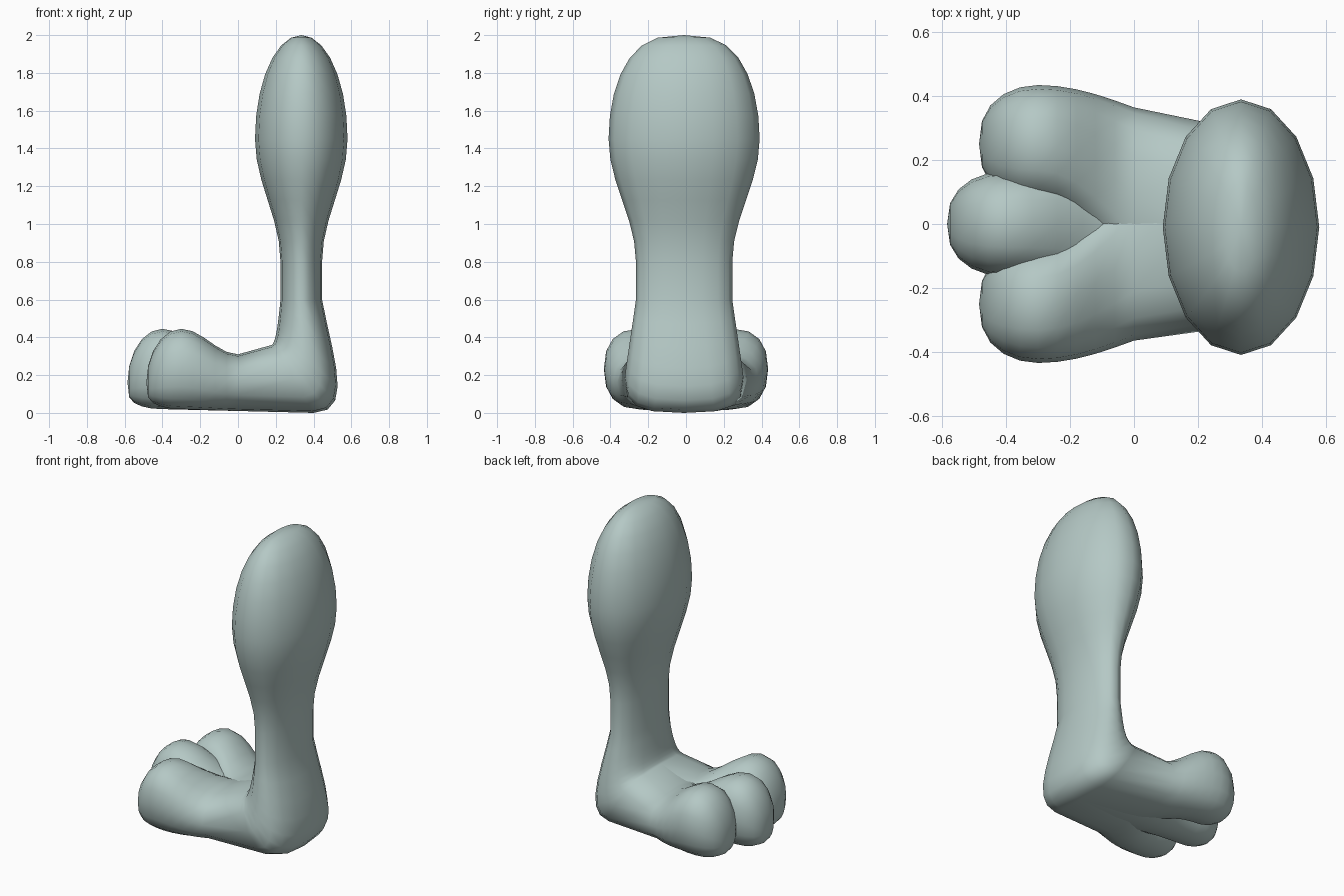
import bpy
import bmesh
from math import cos, sin, pi, copysign
from mathutils import Vector
from mathutils.geometry import interpolate_bezier

cube = bpy.data.objects.get("Cube")
if cube:
    bpy.data.objects.remove(cube, do_unlink=True)

SIDES = 16

skin = bpy.data.materials.new("pale_grey_green")
skin.use_nodes = True
COLOUR = (0.46, 0.58, 0.56, 1)
skin.diffuse_color = COLOUR
skin.node_tree.nodes["Principled BSDF"].inputs["Base Color"].default_value = COLOUR

bm = bmesh.new()


def blend(start, end, amount):
    return start + (end - start) * amount


def ease(t):
    """Slow start and slow finish."""
    return (1 - cos(pi * t)) / 2


def rounded(value, power):
    return copysign(abs(value) ** power, value)


def ring(inner, outer, middle_y, half_width, power=1):
    """Rounded section spanning two (x, z) points; a low power makes it boxier."""
    inner, outer = Vector(inner), Vector(outer)
    verts = []
    for i in range(SIDES):
        angle = 2 * pi * i / SIDES
        x, z = blend(inner, outer, (1 + rounded(cos(angle), power)) / 2)
        y = middle_y + half_width * rounded(sin(angle), power)
        verts.append(bm.verts.new((x, y, z)))
    return verts


def bridge(rings):
    for upper, lower in zip(rings, rings[1:]):
        for i in range(SIDES):
            j = (i + 1) % SIDES
            bm.faces.new((upper[i], lower[i], lower[j], upper[j]))


def cap(loop, tip):
    apex = bm.verts.new(tip)
    for a, b in zip(loop, loop[1:] + loop[:1]):
        bm.faces.new((apex, a, b))


def leg_ring(z, half_depth, half_width):
    centre = 0.335
    return ring((centre - half_depth, z), (centre + half_depth, z), -0.01, half_width)


# Thigh: domed top of the leg
TOP, BULGE, NECK, ANKLE = 2, 1.45, 0.8, 0.6
DEPTH, WIDTH = 0.245, 0.4
NECK_DEPTH, NECK_WIDTH = 0.11, 0.255
leg = []
dome_steps = 7
for step in range(1, dome_steps):
    angle = pi / 2 * (1 - step / dome_steps)
    leg.append(leg_ring(blend(BULGE, TOP, sin(angle)), DEPTH * cos(angle),
                        WIDTH * cos(angle) ** 0.7))

# Shin: narrows from the bulge to the neck
shin_steps = 6
for step in range(shin_steps + 1):
    t = step / shin_steps
    leg.append(leg_ring(blend(BULGE, NECK, t), blend(DEPTH, NECK_DEPTH, ease(t)),
                        blend(WIDTH, NECK_WIDTH, ease(t))))

# Ankle and heel: sections tilt until they face the toes
heel_steps = 8
instep = [Vector(p) for p in ((0.225, ANKLE), (0.21, 0.45), (0.2, 0.38), (0.18, 0.36))]
back = [Vector(p) for p in ((0.445, ANKLE), (0.5, 0.3), (0.62, 0), (0.4, 0))]
curves = zip(interpolate_bezier(*instep, heel_steps), interpolate_bezier(*back, heel_steps))
for step, (inner, outer) in enumerate(curves):
    t = step / (heel_steps - 1)
    leg.append(ring(inner.xy, outer.xy, -0.01, blend(NECK_WIDTH, 0.315, sin(pi / 2 * t)),
                    blend(1, 0.65, t)))
bridge(leg)
cap(leg[0], (0.335, -0.01, TOP))
heel = leg[-1]


def toe(knuckle, root_top, root_y, y, root_width, width):
    """Toe swelling from the heel section to its knuckle, then rounding off."""
    top, sole, middle, length, boxy = 0.445, 0.02, 0.16, 0.185, 0.85
    rings = [heel]
    steps = 5
    for step in range(steps):
        t = step / steps
        turn = sin(pi / 2 * t)
        x = knuckle * t
        rings.append(ring((x, blend(root_top, top, ease(t))), (x, blend(0.01, sole, t)),
                          blend(root_y, y, turn), blend(root_width, width, turn), boxy))
    for step in range(steps):
        angle = pi / 2 * step / steps
        x = knuckle - length * sin(angle)
        high = blend(middle, top, cos(angle))
        low = blend(middle, sole, cos(angle) ** 0.5)
        rings.append(ring((x, high), (x, low), y, width * cos(angle) ** 0.8, boxy))
    bridge(rings)
    cap(rings[-1][::-1], (knuckle - length, y, middle))


# Two splayed outer toes and a longer middle toe
for side in (-1, 1):
    toe(-0.3, 0.31, side * 0.09, side * 0.25, 0.275, 0.185)
toe(-0.4, 0.28, 0, 0, 0.22, 0.165)

# One smooth-shaded body
for face in bm.faces:
    face.smooth = True
mesh = bpy.data.meshes.new("leg_with_three_toes")
bm.to_mesh(mesh)
bm.free()
mesh.materials.append(skin)
body = bpy.data.objects.new("leg_with_three_toes", mesh)
bpy.context.collection.objects.link(body)
